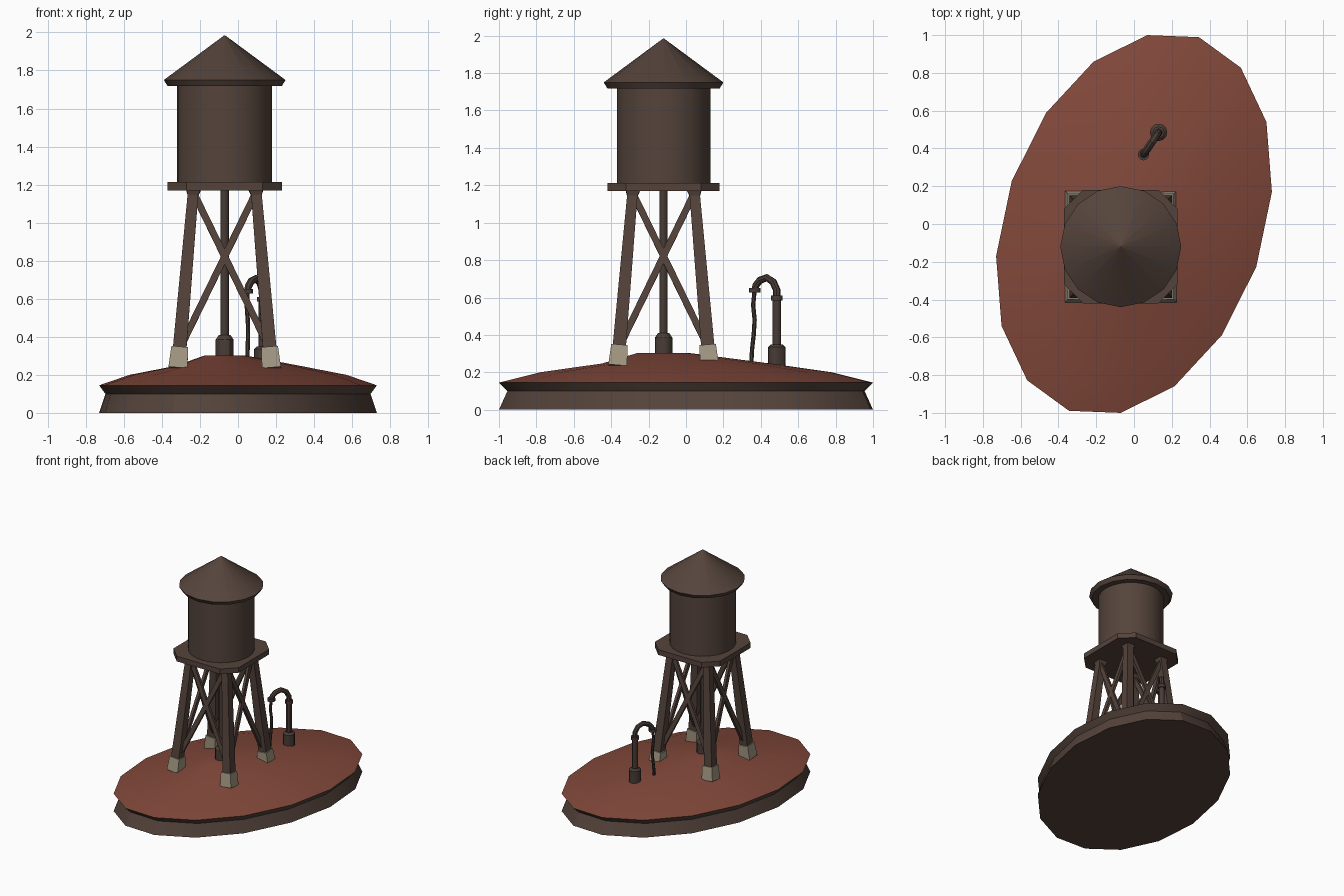
import bpy, bmesh, math
from mathutils import Vector

if "Cube" in bpy.data.objects:
    bpy.data.objects.remove(bpy.data.objects["Cube"], do_unlink=True)


def material(name, rgb):
    m = bpy.data.materials.new(name)
    m.use_nodes = True
    m.diffuse_color = (*rgb, 1)
    m.node_tree.nodes["Principled BSDF"].inputs["Base Color"].default_value = (*rgb, 1)
    return m


BROWN = material("weathered brown", (0.09, 0.057, 0.044))
PIPE = material("dark pipe", (0.066, 0.045, 0.038))
RED = material("red earth", (0.22, 0.064, 0.042))
STONE = material("pale concrete", (0.37, 0.315, 0.23))
CX, CY = -0.07, -0.12          # tower axis


def finish(name, bm, *mats):
    bmesh.ops.recalc_face_normals(bm, faces=bm.faces)
    me = bpy.data.meshes.new(name)
    bm.to_mesh(me)
    bm.free()
    ob = bpy.data.objects.new(name, me)
    bpy.context.collection.objects.link(ob)
    for m in mats:
        me.materials.append(m)
    smooth(ob)
    return ob


def smooth(ob):
    bpy.ops.object.select_all(action='DESELECT')
    ob.select_set(True)
    bpy.context.view_layer.objects.active = ob
    bpy.ops.object.shade_smooth_by_angle(angle=math.radians(30))


def loft(bm, rings):
    """Skin a list of equal-length point rings and cap both ends."""
    loops = [[bm.verts.new(p) for p in r] for r in rings]
    for a, b in zip(loops, loops[1:]):
        for i in range(len(a)):
            j = (i + 1) % len(a)
            bm.faces.new((a[i], a[j], b[j], b[i]))
    bm.faces.new(loops[0])
    bm.faces.new(loops[-1])


def lathe(name, x, y, profile, mat, sides=16):
    bm = bmesh.new()
    steps = [2 * math.pi * i / sides for i in range(sides)]
    loft(bm, [[(x + r * math.cos(a), y + r * math.sin(a), z) for a in steps]
              for r, z in profile])
    return finish(name, bm, mat)


def beam(name, start, end, w0, w1, mat, side=Vector((1, 0, 0)), depth=1.0):
    """Square timber from start to end, width w0 tapering to w1."""
    start, end = Vector(start), Vector(end)
    d = (end - start).normalized()
    u = (side - d * side.dot(d)).normalized()
    v = d.cross(u)
    bm = bmesh.new()
    loft(bm, [[p + u * (w * sx / 2) + v * (w * depth * sy / 2)
               for sx, sy in ((1, 1), (-1, 1), (-1, -1), (1, -1))]
              for p, w in ((start, w0), (end, w1))])
    return finish(name, bm, mat)


def tube(name, points, radius, mat):
    cu = bpy.data.curves.new(name, 'CURVE')
    cu.dimensions = '3D'
    cu.bevel_depth = radius
    cu.bevel_resolution = 2
    cu.use_fill_caps = True
    sp = cu.splines.new('POLY')
    sp.points.add(len(points) - 1)
    for p, co in zip(sp.points, points):
        p.co = (*co, 1)
    ob = bpy.data.objects.new(name, cu)
    bpy.context.collection.objects.link(ob)
    cu.materials.append(mat)
    bpy.ops.object.select_all(action='DESELECT')
    ob.select_set(True)
    bpy.context.view_layer.objects.active = ob
    bpy.ops.object.convert(target='MESH')
    smooth(bpy.context.object)


# Skewed oval plinth with an earth mound rising towards the tower
A, B = Vector((0.07, 1.0)), Vector((0.73, 0.17))


def oval(scale, z, ox=0, oy=0):
    pts = []
    for k in range(16):
        t = math.pi * k / 8
        p = (A * math.cos(t) + B * math.sin(t)) * scale
        pts.append((p.x + ox, p.y + oy, z))
    return pts


bm = bmesh.new()
loft(bm, [oval(1, 0), oval(0.955, 0.1), oval(1, 0.145)])
finish("plinth", bm, BROWN)
bm = bmesh.new()
loft(bm, [oval(1, 0.145), oval(0.78, 0.2), oval(0.45, 0.247), oval(0.14, 0.303, CX, CY)])
finish("earth_mound", bm, RED)

# Legs, cap blocks and concrete feet
LOW, HIGH = 0.24, 0.165
for sx in (-1, 1):
    for sy in (-1, 1):
        def at(z):
            h = LOW + (HIGH - LOW) * (z - 0.3) / 0.87
            return (CX + sx * h, CY + sy * h, z)
        tag = ("left" if sx > 0 else "right") + ("_back" if sy > 0 else "_front")
        beam("leg_" + tag, at(0.3), at(1.175), 0.072, 0.055, BROWN)
        beam("leg_cap_" + tag, at(1.135), at(1.175), 0.05, 0.078, BROWN)
        beam("foot_" + tag, at(0.235), at(0.345), 0.1, 0.088, STONE)

# Crossed braces on all four sides
for k in range(4):
    c, s = math.cos(k * math.pi / 2), math.sin(k * math.pi / 2)
    for m in (-1, 1):
        ends = [(m * 0.225, 0.222, 0.36), (-m * 0.16, 0.168, 1.15)]
        ends = [(CX + c * x - s * y, CY + s * x + c * y, z) for x, y, z in ends]
        beam(f"brace_{k}_{'a' if m < 0 else 'b'}", *ends, 0.036, 0.036, BROWN,
             Vector((c, s, 0)), 0.6)

# Platform with clipped corners
bm = bmesh.new()
H, K = 0.3, 0.2
corners = [(H, -K), (H, K), (K, H), (-K, H), (-H, K), (-H, -K), (-K, -H), (K, -H)]
loft(bm, [[(CX + x, CY + y, z) for x, y in corners] for z in (1.17, 1.213)])
finish("platform", bm, BROWN)

# Tank and conical roof
lathe("tank", CX, CY, [(0.25, 1.2), (0.25, 1.73)], BROWN, 24)
lathe("roof", CX, CY, [(0.3, 1.718), (0.32, 1.75), (0.002, 1.985)], BROWN)

# Down pipe below the tank
lathe("down_pipe", CX, CY, [(0.022, 0.3), (0.022, 1.18)], PIPE, 12)
lathe("down_pipe_base", CX, CY, [(0.047, 0.27), (0.047, 0.385), (0.03, 0.41)], PIPE, 12)

# Standpipe with a bent spout and hanging hose
PX, PY = 0.13, 0.485
SX, SY = 0.05, 0.367
lathe("standpipe_base", PX, PY, [(0.046, 0.21), (0.046, 0.335), (0.03, 0.35)], PIPE, 12)
lathe("standpipe", PX, PY, [(0.022, 0.33), (0.022, 0.6)], PIPE, 12)
lathe("standpipe_collar", PX, PY, [(0.031, 0.585), (0.031, 0.61)], PIPE, 12)


def along(t, z):
    return (PX + (SX - PX) * t, PY + (SY - PY) * t, z)


tube("spout", [along(t, z) for t, z in
               ((0, 0.6), (0, 0.64), (0.16, 0.683), (0.45, 0.706),
                (0.76, 0.692), (0.94, 0.665), (1, 0.635))], 0.02, PIPE)
lathe("spout_collar", SX, SY, [(0.03, 0.628), (0.03, 0.65)], PIPE, 12)
tube("hose", [(SX, SY, 0.64), (SX - 0.004, SY - 0.008, 0.56), (SX + 0.002, SY, 0.48),
              (SX + 0.003, SY - 0.005, 0.4), (SX, SY - 0.014, 0.32),
              (SX, SY - 0.018, 0.245)], 0.012, PIPE)
